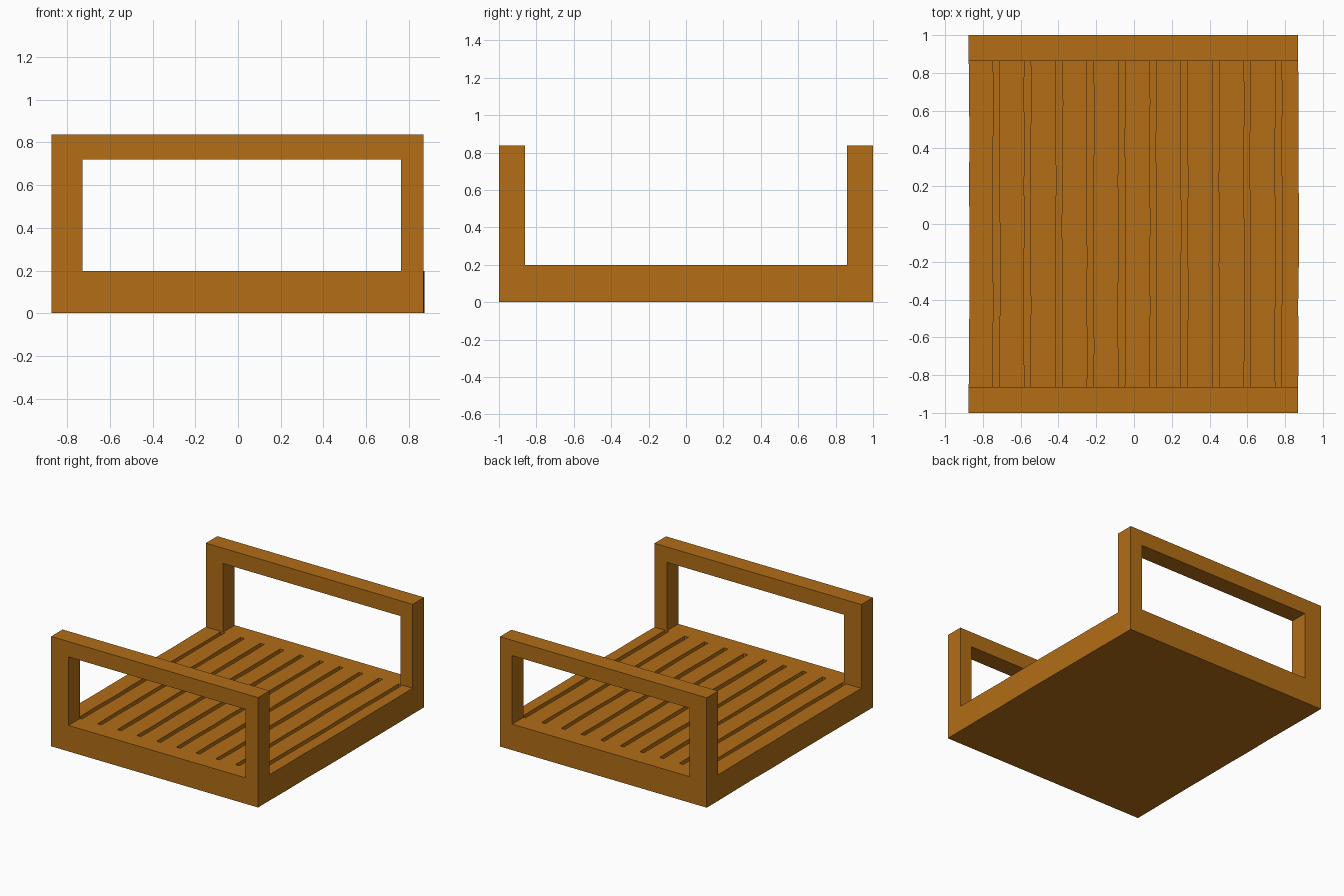
import bpy, bmesh, random

if "Cube" in bpy.data.objects:
    bpy.data.objects.remove(bpy.data.objects["Cube"])

random.seed(4)
LEFT, RIGHT = -0.875, 0.869
INNER_Y, OUTER_Y = 0.862, 1.0
FLOOR_Z, GROOVE_Z, TOP_Z = 0.198, 0.165, 0.837

wood = bpy.data.materials.new("wood")
wood.diffuse_color = (0.447, 0.155, 0.008, 1)
wood.use_nodes = True
wood.node_tree.nodes["Principled BSDF"].inputs["Base Color"].default_value = wood.diffuse_color


def finish(name, bm):
    bmesh.ops.recalc_face_normals(bm, faces=bm.faces)
    mesh = bpy.data.meshes.new(name)
    bm.to_mesh(mesh)
    bm.free()
    mesh.materials.append(wood)
    obj = bpy.data.objects.new(name, mesh)
    bpy.context.collection.objects.link(obj)


def rectangle(bm, x0, x1, z0, z1, y):
    return [bm.verts.new((x, y, z)) for x, z in ((x0, z0), (x1, z0), (x1, z1), (x0, z1))]


# Rectangular end frame with a handle opening
def end_frame(name, y0, y1):
    bm = bmesh.new()
    rings = []
    for y in (y0, y1):
        rings.append((rectangle(bm, LEFT, RIGHT, 0, TOP_Z, y),
                      rectangle(bm, -0.728, 0.765, FLOOR_Z, 0.72, y)))
    (out0, in0), (out1, in1) = rings
    for a, b in ((out0, in0), (out1, in1), (out0, out1), (in0, in1)):
        for i in range(4):
            j = (i + 1) % 4
            bm.faces.new((a[i], a[j], b[j], b[i]))
    finish(name, bm)


end_frame("front_frame", -OUTER_Y, -INNER_Y)
end_frame("back_frame", INNER_Y, OUTER_Y)

# Floor: a comb section lofted front to back, plank edges slightly uneven
profile = [(LEFT, 0), (LEFT, FLOOR_Z)]
for i in range(10):
    a = -0.746 + i * 0.166
    b = a + 0.033
    profile += [(a, FLOOR_Z), (a, GROOVE_Z), (b, GROOVE_Z), (b, FLOOR_Z)]
profile += [(RIGHT, FLOOR_Z), (RIGHT, 0)]

stations = 9
bm = bmesh.new()
sections = []
for s in range(stations):
    y = -INNER_Y + 2 * INNER_Y * s / (stations - 1)
    inside = 0 < s < stations - 1
    section = []
    for k, (x, z) in enumerate(profile):
        if k % 2 == 0:      # both corners of one edge move together
            shift = random.uniform(-0.003, 0.004) if inside else 0
            if k in (0, len(profile) - 2):
                shift = abs(shift) * 1.5
        section.append(bm.verts.new((x + shift, y, z)))
    sections.append(section)
for a, b in zip(sections, sections[1:]):
    for i in range(len(profile)):
        j = (i + 1) % len(profile)
        bm.faces.new((a[i], a[j], b[j], b[i]))
bm.faces.new(sections[0])
bm.faces.new(sections[-1])
finish("slatted_floor", bm)
